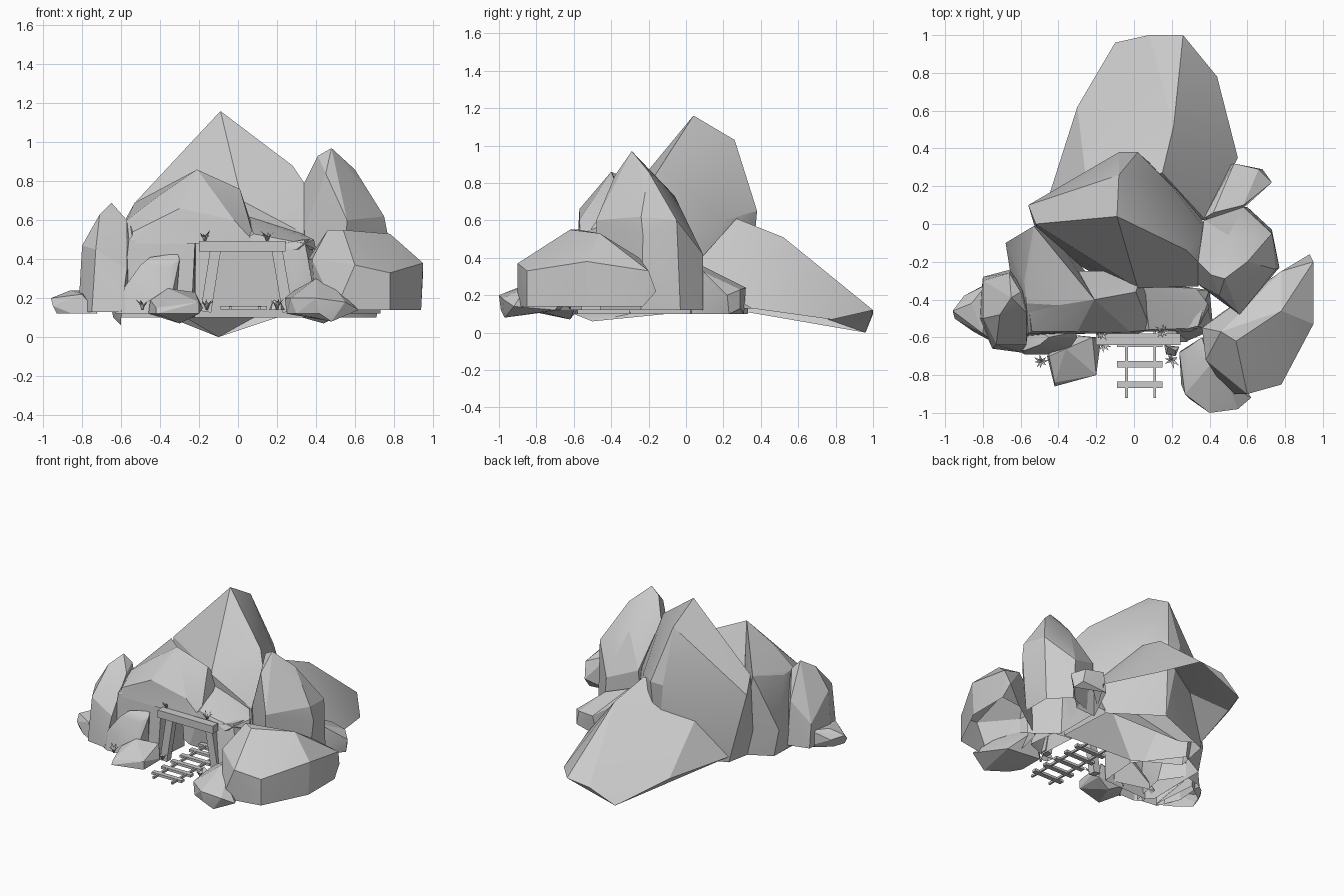
import bpy, bmesh, math, random
from mathutils import Vector, Matrix

random.seed(4)
default_cube = bpy.data.objects.get("Cube")
if default_cube:
    bpy.data.objects.remove(default_cube, do_unlink=True)


def make_material(name, value):
    material = bpy.data.materials.new(name)
    colour = (value, value, value, 1)
    material.use_nodes = True
    material.diffuse_color = colour
    material.node_tree.nodes["Principled BSDF"].inputs["Base Color"].default_value = colour
    return material


grey = make_material("plain grey", .6)


def finish(name, bm, smooth_angle=None):
    """Turn a bmesh into a named, coloured object."""
    mesh = bpy.data.meshes.new(name)
    bm.to_mesh(mesh)
    bm.free()
    mesh.materials.append(grey)
    obj = bpy.data.objects.new(name, mesh)
    bpy.context.collection.objects.link(obj)
    if smooth_angle:
        bpy.ops.object.select_all(action="DESELECT")
        obj.select_set(True)
        bpy.context.view_layer.objects.active = obj
        bpy.ops.object.shade_smooth_by_angle(angle=math.radians(smooth_angle))
    return obj


def rock(name, crown, base, base_height, open_bottom=True):
    """Faceted stone: the hull of its crown corners and its ground outline."""
    bm = bmesh.new()
    corners = list(crown) + [(x, y, base_height) for x, y in base]
    for corner in corners:
        bm.verts.new(corner)
    hull = bmesh.ops.convex_hull(bm, input=bm.verts[:])
    loose = set(hull["geom_interior"] + hull["geom_unused"])
    bmesh.ops.delete(bm, geom=[v for v in loose if isinstance(v, bmesh.types.BMVert)], context="VERTS")
    bmesh.ops.recalc_face_normals(bm, faces=bm.faces[:])
    if open_bottom:
        under = [f for f in bm.faces if f.normal.z < -.85]
        bmesh.ops.delete(bm, geom=under, context="FACES")
    return finish(name, bm, smooth_angle=18)


def timber(name, start, end, across, thick):
    """Squared beam between two points, lying flat if level."""
    start, end = Vector(start), Vector(end)
    axis = (end - start).normalized()
    side = Vector((0, 1, 0)) if abs(axis.y) < .5 else Vector((1, 0, 0))
    frame = Matrix((side, axis.cross(side), axis)).transposed().to_4x4()
    size = Matrix.Diagonal((across, thick, (end - start).length, 1))
    bm = bmesh.new()
    bmesh.ops.create_cube(bm, size=1, matrix=Matrix.Translation((start + end) / 2) @ frame @ size)
    bmesh.ops.recalc_face_normals(bm, faces=bm.faces[:])
    return finish(name, bm)


def grass_tuft(name, centre, blades=8, height=.06):
    """Fan of thin pointed blades, each with a bend in the middle."""
    bm = bmesh.new()
    centre = Vector(centre)
    for index in range(blades):
        angle = math.tau * index / blades + random.uniform(-.3, .3)
        out = Vector((math.cos(angle), math.sin(angle), 0))
        side = Vector((-out.y, out.x, 0)) * height * .11
        tall = height * random.uniform(.6, 1)
        middle = centre + out * tall * .3 + Vector((0, 0, tall * .6))
        tip = centre + out * tall * .8 + Vector((0, 0, tall))
        root_a, root_b, mid_a, mid_b, top = [
            bm.verts.new(p) for p in (centre - side, centre + side, middle - side, middle + side, tip)]
        bm.faces.new((root_a, root_b, mid_b, mid_a))
        bm.faces.new((mid_a, mid_b, top))
    return finish(name, bm)


# Mountain masses
rock("main_peak",
     [(-.09, .04, 1.16), (-.08, .26, 1.03), (.28, -.14, .88), (.34, -.2, .79), (-.52, 0, .7),
      (-.56, .1, .6), (-.35, .2, .65), (-.08, .38, .65), (.02, .38, .65), (.2, .2, .6),
      (.38, -.03, .5), (.34, -.33, .53), (.02, -.34, .7)],
     [(-.5, -.1), (-.45, .15), (0, .33), (.33, .1), (.35, -.3), (-.2, -.27)], .1)
rock("rear_slope",
     [(.15, .27, .61), (.21, .52, .51), (.26, 1, .12), (.08, 1, .1), (-.1, .96, 0),
      (-.3, .62, .12), (-.45, .15, .14), (-.25, .2, .45), (.44, .78, .07), (.55, .35, .13),
      (.38, .02, .33)],
     [(-.3, .1), (.4, .1)], .12)
rock("tall_left_rock",
     [(.48, -.29, .97), (.41, -.27, .93), (.6, -.2, .86), (.34, -.2, .79), (.34, -.32, .55),
      (.37, .02, .5), (.58, .09, .42), (.73, -.05, .6), (.77, -.23, .52), (.75, -.24, .62),
      (.56, -.48, .6), (.5, -.06, .73), (.45, -.38, .84), (.53, -.1, .05)],
     [(.6, .09), (.73, -.03), (.73, -.24), (.53, -.46), (.36, -.32), (.36, 0)], .12)

# Stones that frame the mine mouth
rock("mouth_roof",
     [(-.21, -.4, .86), (.01, -.36, .76), (.07, -.38, .58), (-.4, -.43, .73), (-.56, -.42, .6),
      (-.3, -.57, .66), (-.54, -.57, .54), (-.02, -.57, .6), (.04, -.25, .6)],
     [(-.55, -.58), (.02, -.58), (.09, -.56), (.07, -.25), (-.4, -.25)], .48)
rock("mouth_roof_shoulder",
     [(.05, -.33, .62), (.33, -.34, .53), (.39, -.42, .5), (.08, -.56, .53), (.34, -.55, .48)],
     [(-.05, -.57), (.3, -.57), (.4, -.44), (0, -.3)], .45)
rock("mouth_right_wall",
     [(-.57, -.42, .6), (-.58, -.3, .6), (-.53, -.01, .69), (-.56, -.58, .5), (-.22, -.57, .5),
      (-.21, -.4, .86), (-.4, -.43, .73), (-.68, -.1, .3), (-.6, -.5, .06)],
     [(-.64, -.1), (-.64, -.3), (-.6, -.6), (-.24, -.58), (-.22, -.3), (-.45, 0)], .1)
rock("mouth_right_buttress",
     [(-.45, -.6, .41), (-.31, -.57, .43), (-.5, -.64, .37), (-.35, -.63, .36), (-.58, -.67, .26),
      (-.3, -.6, .4)],
     [(-.63, -.66), (-.58, -.69), (-.36, -.69), (-.32, -.58), (-.6, -.5)], .12)
rock("mouth_left_wall",
     [(.22, -.57, .48), (.34, -.54, .5), (.38, -.4, .5), (.22, -.35, .5), (.29, -.59, .3),
      (.38, -.56, .3)],
     [(.28, -.62), (.42, -.56), (.4, -.35), (.26, -.33)], .12)

# Outlying boulders
rock("big_left_boulder",
     [(.46, -.57, .55), (.54, -.62, .55), (.78, -.46, .53), (.36, -.55, .4), (.38, -.72, .4),
      (.6, -.9, .37), (.78, -.85, .33), (.95, -.53, .38), (.95, -.2, .33), (.93, -.16, .22),
      (.78, -.25, .4), (.58, -.47, .49)],
     [(.94, -.23), (.94, -.53), (.78, -.85), (.5, -.9), (.4, -.7), (.45, -.48), (.78, -.25)], .14)
rock("front_left_boulder",
     [(.4, -.75, .3), (.29, -.65, .24), (.36, -.6, .26), (.5, -.85, .25), (.27, -.9, .2),
      (.4, -1, .2), (.55, -.98, .18), (.62, -.92, .14), (.48, -.97, .08), (.24, -.68, .2)],
     [(.25, -.67), (.25, -.85), (.3, -.93), (.42, -.99), (.5, -.7)], .12, open_bottom=False)
rock("rear_left_stone",
     [(.37, .03, .34), (.42, .06, .37), (.53, .32, .24), (.66, .29, .23), (.73, .22, .2),
      (.68, .29, .13), (.58, .1, .32)],
     [(.36, .02), (.5, .31), (.71, .23), (.52, .03)], .1)
rock("tall_right_rock",
     [(-.65, -.39, .69), (-.6, -.36, .63), (-.57, -.47, .6), (-.71, -.48, .63), (-.8, -.5, .47),
      (-.8, -.3, .3), (-.66, -.26, .45), (-.57, -.34, .4), (-.57, -.64, .35), (-.73, -.64, .45)],
     [(-.82, -.5), (-.75, -.66), (-.6, -.68), (-.54, -.4), (-.65, -.24), (-.8, -.28)], .13)
rock("far_right_stone",
     [(-.96, -.46, .2), (-.86, -.42, .24), (-.78, -.32, .24), (-.8, -.58, .22), (-.95, -.5, .16),
      (-.9, -.38, .18)],
     [(-.85, -.57), (-.93, -.5), (-.9, -.41), (-.75, -.3), (-.72, -.64)], .12)
rock("front_right_boulder",
     [(-.36, -.66, .25), (-.22, -.6, .23), (-.45, -.7, .19), (-.2, -.8, .18), (-.42, -.84, .15),
      (-.18, -.65, .15), (-.3, -.62, .07)],
     [(-.46, -.7), (-.42, -.86), (-.2, -.8), (-.2, -.6), (-.4, -.58)], .12, open_bottom=False)
rock("doorway_pebble",
     [(.18, -.65, .19), (.22, -.67, .18)],
     [(.16, -.64), (.17, -.69), (.22, -.7), (.24, -.65)], .14)

# Timber door frame
timber("lintel", (-.2, -.61, .467), (.245, -.61, .467), .06, .055)
timber("right_post", (-.165, -.6, .13), (-.115, -.6, .45), .05, .055)
timber("left_post", (.255, -.6, .13), (.2, -.6, .45), .05, .055)

# Mine track
for label, x in (("right", -.04), ("left", .11)):
    timber(label + "_rail", (x, -.92, .15), (x, -.3, .15), .014, .016)
for index in range(6):
    y = -.85 + index * .108
    timber("sleeper", (-.09, y, .15), (.15, y, .15), .034, .018)

# Grass tufts on the lintel and beside the track
for spot in ((-.17, -.58, .49), (.15, -.57, .49), (-.49, -.73, .14), (-.16, -.64, .14), (.2, -.72, .14)):
    grass_tuft("grass_tuft", spot)
